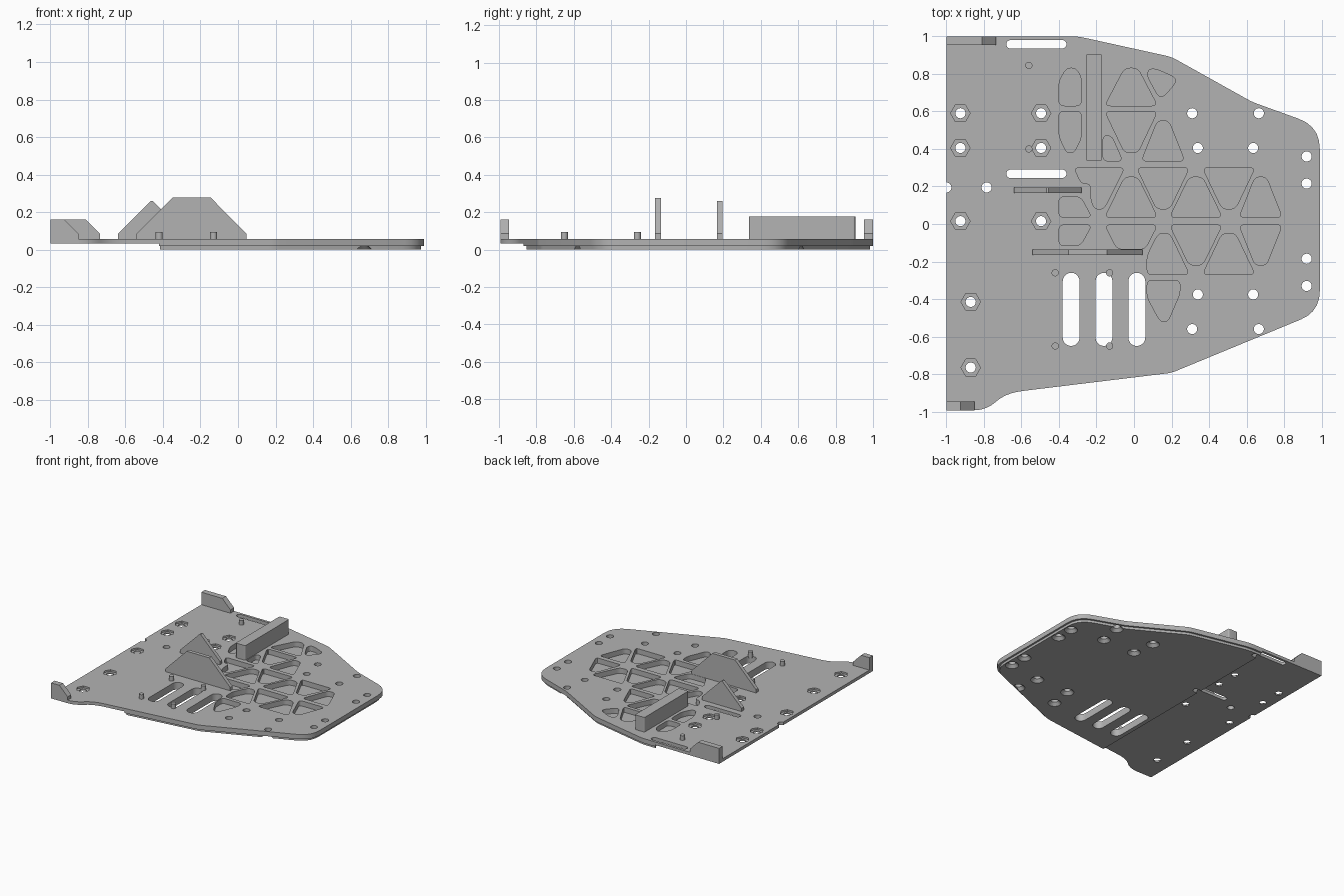
import bpy, bmesh, math
from mathutils import Vector

if "Cube" in bpy.data.objects:
    bpy.data.objects.remove(bpy.data.objects["Cube"])

grey = bpy.data.materials.new("plain grey")
grey.use_nodes = True
COLOUR = (0.45, 0.45, 0.45, 1)
grey.diffuse_color = COLOUR
grey.node_tree.nodes["Principled BSDF"].inputs["Base Color"].default_value = COLOUR

TOP, STEP, LIP, FLOOR = 0.058, 0.033, 0.02, 0.016


def rounded(points, cut=0.0, steps=5):
    """Round polygon corners; a point may carry its own cut length."""
    out, n = [], len(points)
    for i, p in enumerate(points):
        d = p[2] if len(p) > 2 else cut
        c = Vector(p[:2])
        if d == 0:
            out.append(c)
            continue
        a, b = Vector(points[i - 1][:2]), Vector(points[(i + 1) % n][:2])
        a = c + (a - c).normalized() * min(d, (a - c).length * 0.45)
        b = c + (b - c).normalized() * min(d, (b - c).length * 0.45)
        for k in range(steps + 1):
            t = k / steps
            out.append(a * (1 - t) ** 2 + c * 2 * t * (1 - t) + b * t * t)
    return out


def ring(x, y, r, n=24):
    return [Vector((x + r * math.cos(math.tau * k / n), y + r * math.sin(math.tau * k / n)))
            for k in range(n)]


def slot(x0, x1, y0, y1):
    r = min(x1 - x0, y1 - y0) / 2
    half = [math.pi * k / 10 for k in range(11)]
    if x1 - x0 > y1 - y0:
        ends, turn = [(x1 - r, y0 + r), (x0 + r, y0 + r)], -math.pi / 2
    else:
        ends, turn = [(x0 + r, y1 - r), (x0 + r, y0 + r)], 0
    return [Vector((cx + r * math.cos(a + turn + e * math.pi), cy + r * math.sin(a + turn + e * math.pi)))
            for e, (cx, cy) in enumerate(ends) for a in half]


def loft(bm, layers):
    """Solid through stacked outlines with equal point counts."""
    rows = [[bm.verts.new((p[0], p[1], z)) for p in pts] for pts, z in layers]
    n = len(rows[0])
    faces = [bm.faces.new(rows[0]), bm.faces.new(rows[-1])]
    for lo, hi in zip(rows, rows[1:]):
        for i in range(n):
            j = (i + 1) % n
            faces.append(bm.faces.new((lo[i], lo[j], hi[j], hi[i])))
    bmesh.ops.recalc_face_normals(bm, faces=faces)


def make(name, solids, upright=False):
    bm = bmesh.new()
    for layers in solids:
        loft(bm, layers)
    if upright:  # profile drawn in x-z, thickness along y
        for v in bm.verts:
            v.co = (v.co.x, v.co.z, v.co.y)
        bmesh.ops.recalc_face_normals(bm, faces=bm.faces)
    mesh = bpy.data.meshes.new(name)
    bm.to_mesh(mesh)
    bm.free()
    mesh.materials.append(grey)
    ob = bpy.data.objects.new(name, mesh)
    bpy.context.collection.objects.link(ob)
    return ob


def combine(target, tool, operation):
    mod = target.modifiers.new("cut", 'BOOLEAN')
    mod.operation, mod.solver, mod.object = operation, 'EXACT', tool
    tool.hide_render = True
    bpy.context.view_layer.objects.active = target
    bpy.ops.object.modifier_apply(modifier=mod.name)
    bpy.data.objects.remove(tool)


def smooth(ob):
    bpy.ops.object.select_all(action='DESELECT')
    ob.select_set(True)
    bpy.context.view_layer.objects.active = ob
    bpy.ops.object.shade_smooth_by_angle(angle=math.radians(25))


# Base plate with thin left strip and inset lower skin
outline = rounded([(-1, 1), (-0.3, 1, 0.04), (0.2, 0.89, 0.03), (0.63, 0.65, 0.03), (0.99, 0.52, 0.12),
                   (0.99, -0.467, 0.11), (0.2, -0.793, 0.03), (-0.68, -0.9, 0.09),
                   (-0.79, -0.993, 0.07), (-1, -0.993)])
skin = rounded([(-0.415, 0.985), (-0.3, 0.985, 0.04), (0.197, 0.874, 0.03), (0.624, 0.635, 0.03),
                (0.975, 0.51, 0.12), (0.975, -0.457, 0.11), (0.195, -0.776, 0.03), (-0.415, -0.853)])
plate = make("base_plate", [[(outline, LIP), (outline, TOP)]])
strip = [(-1.2, -1.2), (-0.42, -1.2), (-0.42, 1.2), (-1.2, 1.2)]
combine(plate, make("strip_cutter", [[(strip, -0.1), (strip, STEP)]]), 'DIFFERENCE')
combine(plate, make("lower_skin", [[(skin, 0), (skin, 0.045)]]), 'UNION')


# Lightening pockets
def triangle(cx, base, tip, wide=0.14, narrow=0.035):
    return [(cx - wide, base), (cx + wide, base), (cx + narrow, tip), (cx - narrow, tip)]


pockets = [
    triangle(-0.015, 0.63, 0.83), triangle(-0.015, 0.6, 0.38),
    triangle(0.155, 0.335, 0.55, 0.115, 0.03),
    triangle(0.675, 0.035, 0.25, 0.115, 0.03), triangle(0.675, -0.005, -0.22, 0.115, 0.03),
    triangle(-0.015, -0.005, -0.133, 0.14, 0.075),
    triangle(0.33, -0.005, -0.22), triangle(0.505, -0.27, -0.05),
    [(-0.4, 0.63), (-0.28, 0.63), (-0.28, 0.78), (-0.31, 0.83), (-0.36, 0.83), (-0.4, 0.76)],
    [(-0.4, 0.6), (-0.28, 0.6), (-0.28, 0.46), (-0.32, 0.38), (-0.36, 0.38), (-0.4, 0.47)],
    [(0.08, 0.825), (0.12, 0.825), (0.22, 0.78), (0.22, 0.75), (0.16, 0.68), (0.13, 0.68), (0.07, 0.79)],
    [(-0.165, 0.335), (-0.06, 0.335), (-0.12, 0.47), (-0.165, 0.47)],
    [(-0.32, 0.3), (-0.05, 0.3), (-0.16, 0.08), (-0.21, 0.08), (-0.23, 0.13), (-0.23, 0.215), (-0.28, 0.215)],
    [(0.07, -0.27), (0.295, -0.27), (0.19, -0.05), (0.13, -0.05), (0.07, -0.17)],
    [(0.07, -0.3), (0.245, -0.3), (0.245, -0.37), (0.18, -0.52), (0.14, -0.52), (0.07, -0.39)],
]
pockets += [triangle(cx, 0.3, 0.08) for cx in (0.155, 0.505)]
pockets += [triangle(cx, 0.035, 0.25) for cx in (-0.015, 0.33)]
pockets += [[(-0.4, a), (-0.225, a), (-0.285, b), (-0.4, b)] for a, b in ((0.035, 0.145), (-0.005, -0.115))]
shapes = [rounded(p, 0.03) for p in pockets]

# Hexagonal nut recesses share the first cut
nuts = [(x, y) for x in (-0.925, -0.495) for y in (0.59, 0.405, 0.015)] + [(-0.87, -0.415), (-0.87, -0.765)]
solids = [[(s, FLOOR), (s, 0.1)] for s in shapes]
solids += [[(ring(x, y, 0.052, 6), 0.044), (ring(x, y, 0.052, 6), 0.1)] for x, y in nuts]
combine(plate, make("recess_cutter", solids), 'DIFFERENCE')

# Through holes, countersunk screw holes and slots
plain = nuts + [(-1, 0.195), (-0.785, 0.195)]
screws = [(0.92, 0.36), (0.92, 0.215), (0.92, -0.185), (0.92, -0.33)]
for x, far, near in ((0.31, 0.59, -0.56), (0.665, 0.59, -0.56), (0.34, 0.405, -0.375), (0.635, 0.405, -0.375)):
    screws += [(x, far), (x, near)]
slots = [slot(c - 0.045, c + 0.045, -0.65, -0.26) for c in (-0.335, -0.16, 0.015)]
slots += [slot(-0.68, -0.36, y, y + 0.045) for y in (0.935, 0.245)]
solids = [[(s, -0.1), (s, 0.1)] for s in slots + [ring(x, y, 0.027) for x, y in plain]]
solids += [[(ring(x, y, 0.06), -0.01), (ring(x, y, 0.027), 0.023), (ring(x, y, 0.027), 0.1)] for x, y in screws]
combine(plate, make("hole_cutter", solids), 'DIFFERENCE')
smooth(plate)

# Upright fins and corner tabs: profile in x-z, then y range
uprights = {
    "large_fin": ([(-0.54, 0.05), (-0.54, 0.085), (-0.35, 0.277), (-0.145, 0.277), (0.045, 0.085), (0.045, 0.05)],
                  -0.165, -0.135),
    "small_fin": ([(-0.64, 0.05), (-0.64, 0.085), (-0.465, 0.26), (-0.455, 0.26), (-0.28, 0.085), (-0.28, 0.05)],
                  0.165, 0.195),
    "back_tab": ([(-1, STEP), (-1, 0.16), (-0.81, 0.16), (-0.735, 0.085), (-0.735, STEP)], 0.953, 1),
    "front_tab": ([(-1, STEP), (-1, 0.16), (-0.925, 0.16), (-0.85, 0.085), (-0.85, STEP)], -0.993, -0.947),
}
for name, (profile, y0, y1) in uprights.items():
    make(name, [[(profile, y0), (profile, y1)]], upright=True)

# Raised block
block = rounded([(-0.257, 0.337), (-0.17, 0.337), (-0.17, 0.905), (-0.257, 0.905)], 0.012)
smooth(make("raised_block", [[(block, 0.05), (block, 0.178)]]))

# Locating pegs
pegs = [(-0.56, 0.845), (-0.56, 0.4)] + [(x, y) for x in (-0.42, -0.13) for y in (-0.26, -0.65)]
smooth(make("locating_pegs", [[(ring(x, y, 0.019), 0.045), (ring(x, y, 0.019), 0.095)] for x, y in pegs]))
